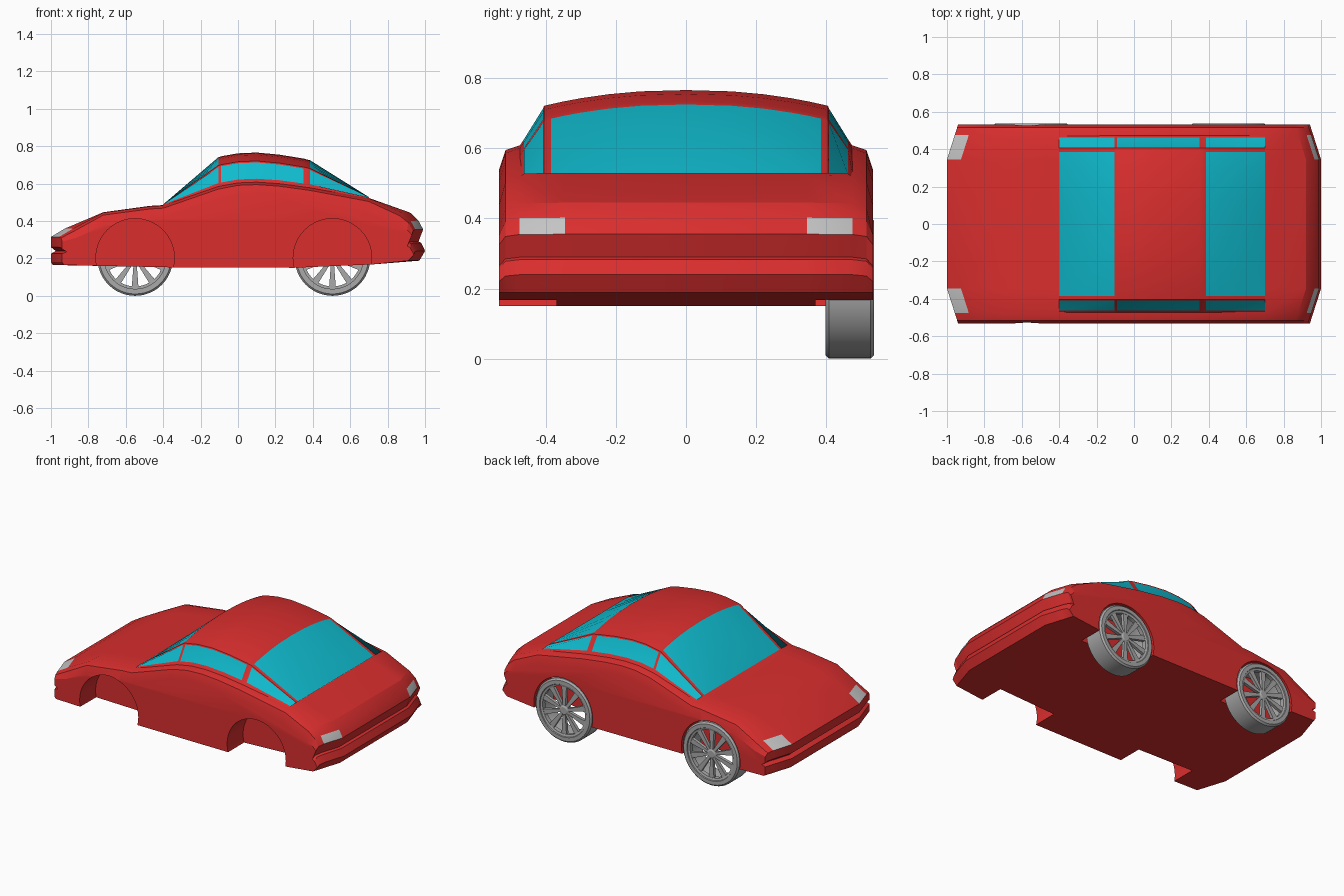
import bpy, bmesh, math
from mathutils import Matrix

if "Cube" in bpy.data.objects:
    bpy.data.objects.remove(bpy.data.objects["Cube"], do_unlink=True)


def material(name, rgb):
    m = bpy.data.materials.new(name)
    m.use_nodes = True
    m.diffuse_color = (*rgb, 1)
    m.node_tree.nodes["Principled BSDF"].inputs["Base Color"].default_value = (*rgb, 1)
    return m


RED = material("red paint", (0.70, 0.027, 0.027))
GLASS = material("cyan glass", (0.005, 0.50, 0.62))
LAMP = material("lamp grey", (0.55, 0.55, 0.55))
WHEEL = material("wheel grey", (0.40, 0.40, 0.40))


def finish(bm, name, mats, angle=22):
    bmesh.ops.recalc_face_normals(bm, faces=bm.faces)
    me = bpy.data.meshes.new(name)
    bm.to_mesh(me)
    bm.free()
    for m in mats:
        me.materials.append(m)
    ob = bpy.data.objects.new(name, me)
    bpy.context.collection.objects.link(ob)
    bpy.ops.object.select_all(action="DESELECT")
    ob.select_set(True)
    bpy.context.view_layer.objects.active = ob
    if angle:
        bpy.ops.object.shade_smooth_by_angle(angle=math.radians(angle))
    return ob


def mirrored(half):
    return [-y for y in reversed(half)] + half[1:]


def clamp(v):
    return max(0.0, min(1.0, v))


# Body: closed loop of rows (x, height, shoulder drop) across the car
ROWS = [(-0.99, 0.165, 0), (-1.0, 0.18, 0), (-1.0, 0.225, 0), (-0.975, 0.24, 0.005),
        (-1.0, 0.26, 0.01), (-1.0, 0.315, 0.025), (-0.925, 0.36, 0.05),
        (-0.72, 0.447, 0.07), (-0.47, 0.481, 0.075), (-0.4, 0.485, 0.075),
        (-0.105, 0.587, 0.075), (0, 0.606, 0.07), (0.1, 0.61, 0.07),
        (0.22, 0.602, 0.072), (0.385, 0.58, 0.075), (0.70, 0.523, 0.085),
        (0.92, 0.445, 0.08), (0.965, 0.402, 0.05), (0.99, 0.355, 0.03),
        (0.965, 0.29, 0.025), (0.98, 0.283, 0.025), (1.0, 0.24, 0.02),
        (0.97, 0.188, 0), (0.72, 0.168, 0), (0.3, 0.15, 0), (-0.34, 0.152, 0)]
HALF_Y = [0, 0.345, 0.475, 0.515, 0.533]
DROP = dict(zip(HALF_Y, [0, 0, 0.03, 0.22, 1]))
FRONT_LAMP_ROW, REAR_LAMP_ROW = 5, 17

bm = bmesh.new()
ys = mirrored(HALF_Y)
grid = []
for x, z, d in ROWS:
    row = []
    for y in ys:
        # corners sweep back in plan
        sweep = 0.06 * clamp((abs(y) - 0.345) / 0.188) * clamp((abs(x) - 0.72) / 0.2)
        row.append(bm.verts.new((x - math.copysign(sweep, x), y, z - d * DROP[abs(y)])))
    grid.append(row)
for i, a in enumerate(grid):
    b = grid[(i + 1) % len(grid)]
    for j in range(len(ys) - 1):
        f = bm.faces.new((a[j], a[j + 1], b[j + 1], b[j]))
        mid = abs(ys[j] + ys[j + 1]) / 2
        if i in (FRONT_LAMP_ROW, REAR_LAMP_ROW) and 0.345 < mid < 0.475:
            f.material_index = 1
bm.faces.new([r[0] for r in grid])
bm.faces.new([r[-1] for r in grid])
body = finish(bm, "body", [RED, LAMP], None)

# Wheel wells cut from both sides
AXLES = (-0.55, 0.505)
bm = bmesh.new()
for x in AXLES:
    for side in (-1, 1):
        bmesh.ops.create_cone(
            bm, cap_ends=True, segments=40, radius1=0.21, radius2=0.21, depth=0.3,
            matrix=Matrix.Translation((x, side * 0.52, 0.203)) @ Matrix.Rotation(math.pi / 2, 4, "X"))
cutter = finish(bm, "well_cutter", [RED], None)
cutter.hide_render = True
bpy.context.view_layer.objects.active = body
mod = body.modifiers.new("wells", "BOOLEAN")
mod.object = cutter
mod.solver = "EXACT"
bpy.ops.object.modifier_apply(modifier=mod.name)
bpy.data.objects.remove(cutter, do_unlink=True)
bpy.ops.object.select_all(action="DESELECT")
body.select_set(True)
bpy.ops.object.shade_smooth_by_angle(angle=math.radians(20))


def belt(x):
    top = [r for r in ROWS[6:17]]
    for a, b in zip(top, top[1:]):
        if a[0] <= x <= b[0]:
            return a[1] + (b[1] - a[1]) * (x - a[0]) / (b[0] - a[0])


# Cabin: stations (x, centre height, roundness)
STATIONS = [(-0.4, 0.489, 0), (-0.105, 0.741, 1), (-0.09, 0.746, 1), (0, 0.762, 1),
            (0.1, 0.766, 1), (0.22, 0.755, 1), (0.35, 0.734, 1), (0.385, 0.725, 1),
            (0.70, 0.528, 0)]
PILLARS = (1, 6)
ROOF_Y = [0, 0.13, 0.22, 0.3, 0.35, 0.385, 0.405]

bm = bmesh.new()
grid = []
for x, zc, k in STATIONS:
    half = [(y, zc - 0.045 * k * (y / 0.405) ** 2.2) for y in ROOF_Y]
    edge, low = half[-1][1], belt(x)
    half += [(0.408, edge - 0.008 * k),
             (0.462, low + 0.003 + 0.013 * k),
             (0.478, low - 0.008)]
    section = [(-y, z) for y, z in reversed(half)] + half[1:]
    grid.append([bm.verts.new((x, y, z)) for y, z in section])
n = len(grid[0])
for i in range(len(grid) - 1):
    for j in range(n - 1):
        f = bm.faces.new((grid[i][j], grid[i + 1][j], grid[i + 1][j + 1], grid[i][j + 1]))
        col = min(j, n - 2 - j)
        side_window = col == 1 and i not in PILLARS
        screen = col > 3 and i in (0, len(grid) - 2)
        f.material_index = int(side_window or screen)
finish(bm, "cabin", [RED, GLASS])


# Wheels
def lathe(bm, profile, steps=48):
    rings = [[bm.verts.new((r * math.cos(a), y, r * math.sin(a))) for r, y in profile]
             for a in (2 * math.pi * s / steps for s in range(steps))]
    m = len(profile)
    for s in range(steps):
        a, b = rings[s], rings[(s + 1) % steps]
        for j in range(m):
            bm.faces.new((a[j], a[(j + 1) % m], b[(j + 1) % m], b[j]))


def wheel(name, x):
    bm = bmesh.new()
    # tyre
    lathe(bm, [(0.165, 0.398), (0.192, 0.398), (0.202, 0.408), (0.202, 0.526),
               (0.192, 0.536), (0.168, 0.536), (0.165, 0.530)])
    # rim ring and hub
    lathe(bm, [(0.152, 0.50), (0.166, 0.50), (0.166, 0.531), (0.152, 0.527)])
    lathe(bm, [(0.001, 0.495), (0.034, 0.495), (0.034, 0.522), (0.022, 0.530), (0.001, 0.530)], 20)
    # tapered spokes
    for s in range(10):
        made = bmesh.ops.create_cube(bm, size=1)["verts"]
        for v in made:
            outer = v.co.x > 0
            v.co.x = 0.158 if outer else 0.025
            v.co.z *= 0.036 if outer else 0.016
            v.co.y = 0.515 + v.co.y * 0.02
        bmesh.ops.rotate(bm, verts=made, matrix=Matrix.Rotation(math.pi * (s + 0.5) / 5, 3, "Y"))
    ob = finish(bm, name, [WHEEL], 30)
    ob.location = (x, 0, 0.202)


wheel("front_left_side_wheel", AXLES[0])
wheel("rear_left_side_wheel", AXLES[1])
